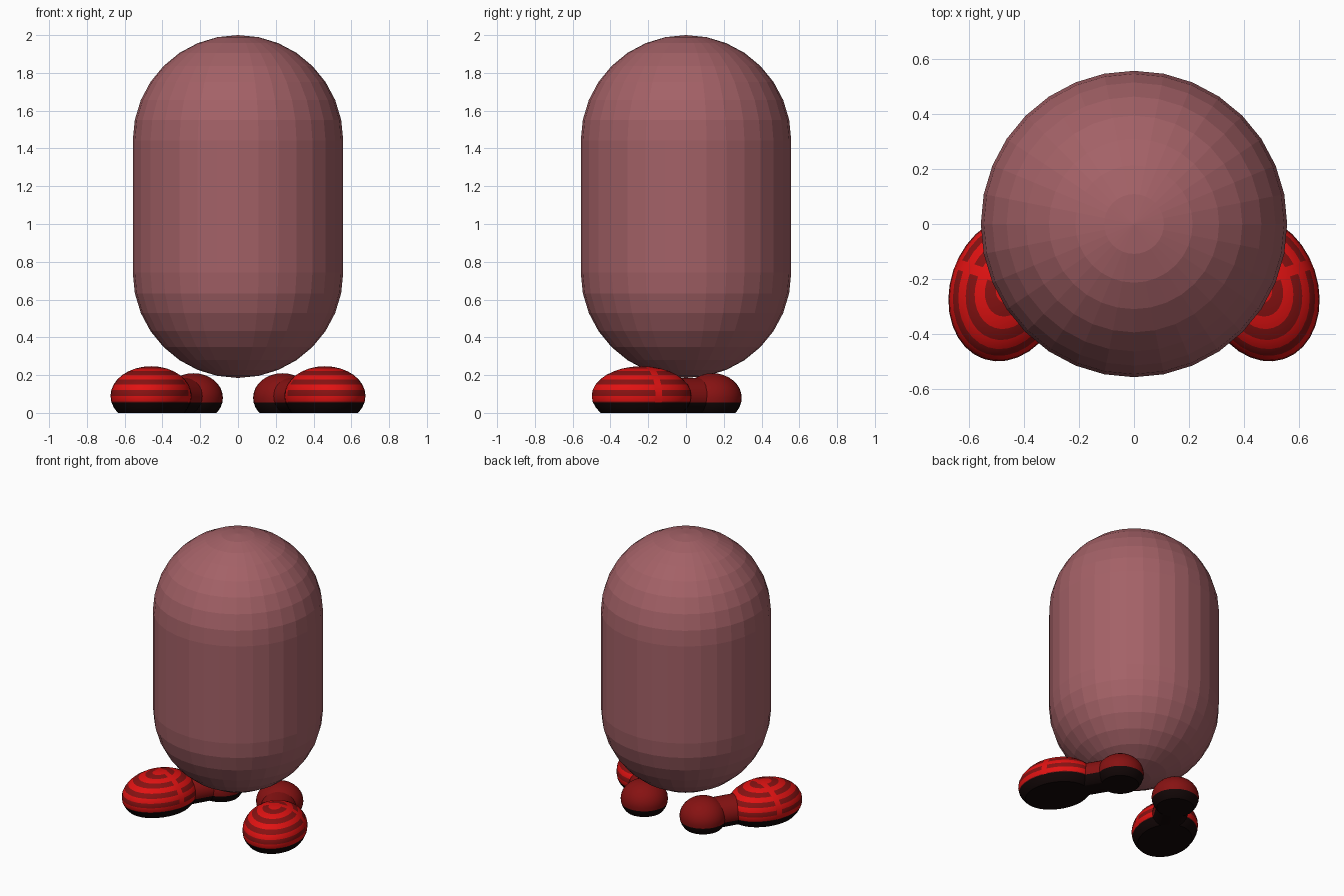
import bpy, bmesh, math
from mathutils import Matrix, Vector

if "Cube" in bpy.data.objects:
    bpy.data.objects.remove(bpy.data.objects["Cube"])


def material(name, r, g, b):
    m = bpy.data.materials.new(name)
    m.diffuse_color = (r, g, b, 1)
    m.use_nodes = True
    m.node_tree.nodes["Principled BSDF"].inputs["Base Color"].default_value = m.diffuse_color
    return m


PINK = material("dusty_pink", 0.37, 0.12, 0.135)
DARK = material("dark_red", 0.24, 0.006, 0.006)
BRIGHT = material("bright_red", 0.75, 0.006, 0.006)
BLACK = material("sole_black", 0.006, 0.002, 0.002)
SOLE_TOP = 0.055


def finish(bm, name, mats, smooth):
    bmesh.ops.recalc_face_normals(bm, faces=bm.faces[:])
    mesh = bpy.data.meshes.new(name)
    bm.to_mesh(mesh)
    bm.free()
    for m in mats:
        mesh.materials.append(m)
    obj = bpy.data.objects.new(name, mesh)
    bpy.context.collection.objects.link(obj)
    if smooth:
        bpy.ops.object.select_all(action='DESELECT')
        obj.select_set(True)
        bpy.context.view_layer.objects.active = obj
        bpy.ops.object.shade_smooth_by_angle(angle=math.radians(35))
    return obj


def cut(bm, co, normal, clear=False):
    geom = bm.verts[:] + bm.edges[:] + bm.faces[:]
    return bmesh.ops.bisect_plane(bm, geom=geom, dist=1e-5, plane_co=co,
                                  plane_no=normal, clear_inner=clear)["geom_cut"]


def shoe_part(bm, name, matrix, side):
    # place the part, flatten it on the ground and colour the sole
    bm.transform(Matrix.Diagonal((side, 1, 1, 1)) @ matrix)
    rim = cut(bm, (0, 0, 0), (0, 0, 1), clear=True)
    bmesh.ops.edgeloop_fill(bm, edges=[e for e in rim if isinstance(e, bmesh.types.BMEdge)])
    cut(bm, (0, 0, SOLE_TOP), (0, 0, 1))
    for f in bm.faces:
        if f.calc_center_median().z < SOLE_TOP:
            f.material_index = 2
    finish(bm, name, (DARK, BRIGHT, BLACK), True)


def ball():
    bm = bmesh.new()
    bmesh.ops.create_uvsphere(bm, u_segments=32, v_segments=16, radius=1)
    return bm


# Body: a faceted sphere stretched into a capsule
R, LOW, HIGH = 0.557, 0.742, 1.443
bm = ball()
bmesh.ops.scale(bm, vec=(R, R, R), verts=bm.verts[:])
equator = [e for e in bm.edges if all(abs(v.co.z) < 1e-4 for v in e.verts)]
bmesh.ops.split_edges(bm, edges=equator)
upper = [f for f in bm.faces if f.calc_center_median().z > 0]
upper_verts = {v for f in upper for v in f.verts}
for v in bm.verts:
    v.co.z += HIGH if v in upper_verts else LOW
rims = [e for e in bm.edges if e.is_boundary]
bmesh.ops.bridge_loops(bm, edges=rims)
finish(bm, "body", (PINK,), False)

# Shoes, turned outwards
HEEL = Vector((0.235, 0.14, 0.08))
TOE = Vector((0.46, -0.235, 0.09))
for side, label in ((1, "right"), (-1, "left")):
    # Heel
    shoe_part(ball(), label + "_shoe_heel",
              Matrix.Translation(HEEL) @ Matrix.Diagonal((0.155, 0.155, 0.13, 1)), side)

    # Toe with striped rings and a cross band
    bm = ball()
    band = (0.03, 0.17)
    for y in band:
        cut(bm, (0, y, 0), (0, 1, 0))
    for f in bm.faces:
        c = f.calc_center_median()
        ring = math.floor(math.asin(max(-1, min(1, c.z / c.length))) / (math.pi / 16))
        f.material_index = 1 if ring % 2 or band[0] < c.y < band[1] else 0
    shoe_part(bm, label + "_shoe_toe",
              Matrix.Translation(TOE) @ Matrix.Rotation(math.radians(18.4), 4, 'Z')
              @ Matrix.Diagonal((0.208, 0.27, 0.157, 1)), side)

    # Narrow waist joining heel and toe
    mid = (HEEL + TOE) / 2
    d = TOE - HEEL
    bm = bmesh.new()
    bmesh.ops.create_cone(bm, cap_ends=True, segments=32, radius1=1, radius2=1, depth=1)
    shoe_part(bm, label + "_shoe_waist",
              Matrix.Translation((mid.x, mid.y, 0.085))
              @ Matrix.Rotation(math.atan2(d.x, -d.y), 4, 'Z')
              @ Matrix.Diagonal((0.115, 0.34, 0.1, 1))
              @ Matrix.Rotation(math.pi / 2, 4, 'X'), side)
